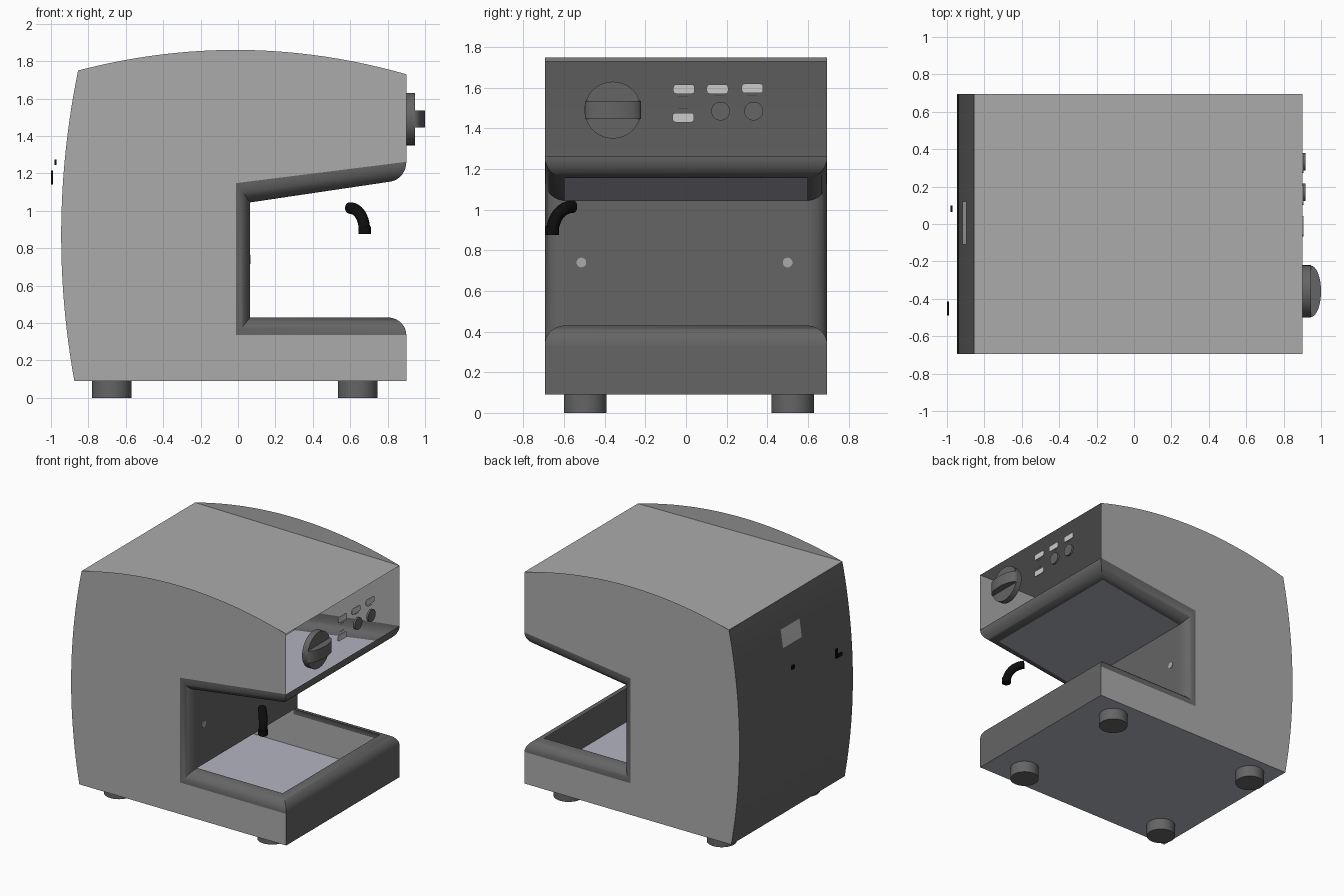
import bpy, bmesh
from math import sin, cos, pi, radians
from mathutils import Vector

if "Cube" in bpy.data.objects:
    bpy.data.objects.remove(bpy.data.objects["Cube"])

W = 0.695  # half width of the body


def material(name, rgb):
    m = bpy.data.materials.new(name)
    m.diffuse_color = (*rgb, 1)
    m.use_nodes = True
    m.node_tree.nodes["Principled BSDF"].inputs["Base Color"].default_value = m.diffuse_color
    return m


STEEL = material("pale_steel", (0.45, 0.46, 0.53))
GREY = material("mid_grey", (0.41, 0.41, 0.41))
DARK = material("dark_grey", (0.13, 0.13, 0.13))
BLACK = material("black", (0.004, 0.004, 0.004))
WHITE = material("white", (0.9, 0.9, 0.9))


def mesh_obj(name, verts, faces, mat=DARK, smooth=False):
    me = bpy.data.meshes.new(name)
    me.from_pydata([tuple(v) for v in verts], [], faces)
    ob = bpy.data.objects.new(name, me)
    bpy.context.collection.objects.link(ob)
    me.materials.append(mat)
    if smooth:
        bpy.ops.object.select_all(action='DESELECT')
        ob.select_set(True)
        bpy.context.view_layer.objects.active = ob
        bpy.ops.object.shade_smooth_by_angle(angle=radians(40))
    return ob


def extrude(name, outline, vec, mat=DARK, smooth=False):
    """Solid prism from a planar outline moved along vec."""
    n = len(outline)
    pts = [Vector(p) for p in outline]
    verts = pts + [p + Vector(vec) for p in pts]
    faces = [tuple(range(n))[::-1], tuple(range(n, 2 * n))]
    faces += [(i, (i + 1) % n, n + (i + 1) % n, n + i) for i in range(n)]
    ob = mesh_obj(name, verts, faces, mat, smooth)
    bm = bmesh.new()
    bm.from_mesh(ob.data)
    bmesh.ops.recalc_face_normals(bm, faces=bm.faces)
    bm.to_mesh(ob.data)
    bm.free()
    return ob


def circle_x(x, y, z, r, n=40):
    return [(x, y + r * cos(2 * pi * i / n), z + r * sin(2 * pi * i / n)) for i in range(n)]


def box(name, lo, hi, mat=DARK):
    (a, b, c), (d, e, f) = lo, hi
    return extrude(name, [(a, b, c), (d, b, c), (d, e, c), (a, e, c)], (0, 0, f - c), mat)


def parabola(a, b, c, t):
    """Smooth curve value through a, b, c at t = 0, 0.5, 1."""
    return a * (2 * t - 1) * (t - 1) + b * 4 * t * (1 - t) + c * t * (2 * t - 1)


N = 24
back = [(parabola(-0.875, -0.945, -0.855, i / N), 0.09 + 1.66 * i / N) for i in range(N + 1)]
top = [(-0.855 + 1.755 * i / N, parabola(1.75, 1.86, 1.73, i / N)) for i in range(1, N + 1)]
notch = [(0.9, 1.262), (-0.01, 1.148), (-0.01, 0.335), (0.9, 0.335)]

# Thin side panels with bowed top and back
profile = back + top + notch + [(0.9, 0.09)]
for s, nm in ((-1, "front"), (1, "rear")):
    order = range(len(profile)) if s > 0 else range(len(profile))[::-1]
    mesh_obj(nm + "_side_panel", [(x, s * W, z) for x, z in profile], [tuple(order)], GREY)


def strip(name, line, mat=DARK, smooth=False):
    """Sheet spanning the width along an xz line."""
    v = [(x, y, z) for x, z in line for y in (W, -W)]
    f = [(2 * i, 2 * i + 2, 2 * i + 3, 2 * i + 1) for i in range(len(line) - 1)]
    return mesh_obj(name, v, f, mat, smooth)


# Sheets closing the body; the control face of the head stays open
strip("back_panel", back, smooth=True)
strip("flat_top", [(-0.855, 1.75), (0.9, 1.73)], GREY)
strip("base_front", [(0.9, 0.335), (0.9, 0.09)])
strip("bottom_plate", [(0.9, 0.09), (-0.875, 0.09)], STEEL)

# Rounded rim running all the way round the cup opening
K = 12
verts, faces = [], []
for k in range(K + 1):
    s, c = sin(k / K * pi / 2), cos(k / K * pi / 2)
    y = W - 0.1 + 0.1 * c
    xb, xf = -0.01 + 0.075 * s, 0.8 + 0.1 * c
    half = [(xf, 0.335 + 0.095 * s), (xb, 0.335 + 0.095 * s),
            (xb, 1.148 - 0.103 * s), (xf, 1.262 - 0.107 * s)]
    verts += [(x, y, z) for x, z in half] + [(x, -y, z) for x, z in half[::-1]]
for k in range(K):
    for i in range(8):
        j = (i + 1) % 8
        faces.append((8 * k + i, 8 * k + j, 8 * k + 8 + j, 8 * k + 8 + i))
mesh_obj("rounded_rim", verts, faces, smooth=True)
inner = verts[-8:]
mesh_obj("opening_wall", [inner[i] for i in (1, 2, 5, 6)], [(0, 1, 2, 3)])
mesh_obj("head_underside", [inner[i] for i in (2, 3, 4, 5)], [(0, 1, 2, 3)], STEEL)
for i, y in enumerate((-0.515, 0.5)):
    extrude(f"wall_screw_{i}", circle_x(0.0655, y, 0.74, 0.024, 20), (0.004, 0, 0), GREY)

# Feet
for x in (-0.675, 0.64):
    for y in (-0.495, 0.525):
        ring = [(x + 0.105 * cos(2 * pi * i / 40), y + 0.105 * sin(2 * pi * i / 40), 0) for i in range(40)]
        extrude("foot", ring, (0, 0, 0.09), smooth=True)

# Rotary knob with domed grip bar
extrude("knob_base", circle_x(0.9, -0.36, 1.49, 0.14), (0.046, 0, 0), smooth=True)
grip = [(0.944 + 0.056 * cos(a), -0.36 + 0.138 * sin(a), 1.445)
        for a in [pi * (i / 20 - 0.5) for i in range(21)]]
extrude("knob_grip", grip, (0, 0, 0.09), smooth=True)

# Push buttons, pale indicators and thin marks
for y in (0.17, 0.333):
    extrude("push_button", circle_x(0.9, y, 1.485, 0.046, 32), (0.016, 0, 0), smooth=True)
for y, z in ((-0.01, 1.593), (0.155, 1.593), (0.327, 1.597), (-0.013, 1.453)):
    pill = []
    for q, (sy, sz) in enumerate(((1, 1), (-1, 1), (-1, -1), (1, -1))):
        for i in range(5):
            a = (q + i / 4) * pi / 2
            pill.append((0.9, y + sy * 0.038 + 0.015 * cos(a), z + sz * 0.008 + 0.015 * sin(a)))
    extrude("indicator", pill, (0.006, 0, 0), WHITE)
for y, z in ((-0.015, 1.556), (0.165, 1.561), (0.325, 1.563), (-0.015, 1.497)):
    box("indicator_mark", (0.9, y - 0.025, z - 0.002), (0.903, y + 0.025, z + 0.002), WHITE)

# Steam spout: short bent tube with a collar at its tip
cu = bpy.data.curves.new("steam_spout", 'CURVE')
cu.dimensions = '3D'
cu.bevel_depth = 0.031
cu.bevel_resolution = 5
cu.use_fill_caps = True
sp = cu.splines.new('BEZIER')
sp.bezier_points.add(1)
for bp, co, h in zip(sp.bezier_points, ((0.596, -0.555, 1.015), (0.677, -0.66, 0.885)),
                     ((0.05, -0.06, 0.0), (0.0, -0.006, -0.075))):
    bp.co = co
    bp.handle_left = Vector(co) - Vector(h)
    bp.handle_right = Vector(co) + Vector(h)
cu.materials.append(BLACK)
bpy.context.collection.objects.link(bpy.data.objects.new("steam_spout", cu))
collar = [(0.677 + 0.034 * cos(2 * pi * i / 24), -0.66 + 0.034 * sin(2 * pi * i / 24), 0.876) for i in range(24)]
extrude("spout_collar", collar, (0, 0, 0.04), BLACK, True)

# Rating plate on the back, and small cord clips behind it
plate_line = [p for p in back if 1.39 < p[1] < 1.56]
pv = [(x - 0.004, y, z) for x, z in plate_line for y in (0.12, -0.11)]
mesh_obj("rear_plate", pv, [(2 * i, 2 * i + 2, 2 * i + 3, 2 * i + 1) for i in range(len(plate_line) - 1)], WHITE)
box("clip_a", (-0.98, 0.065, 1.245), (-0.97, 0.1, 1.275), BLACK)
box("clip_b_upright", (-1.0, -0.435, 1.14), (-0.99, -0.415, 1.215), BLACK)
box("clip_b_foot", (-1.0, -0.49, 1.14), (-0.99, -0.415, 1.165), BLACK)
